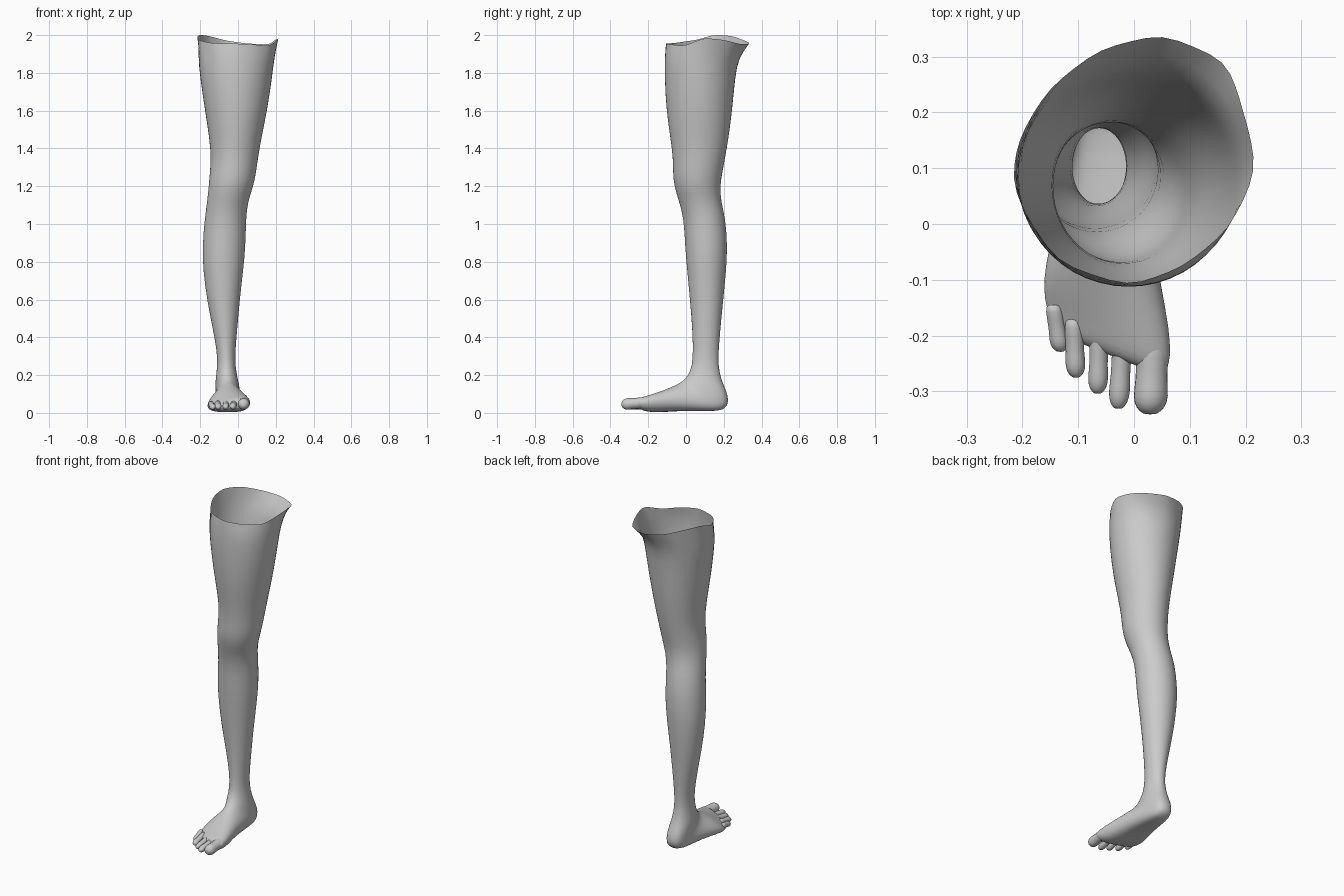
import bpy, bmesh
from math import sin, cos, pi

SEG = 24


def loft(name, rings, cap_start=False, cap_end=True):
    """Skin a list of point rings and smooth the result."""
    bm = bmesh.new()
    vr = [[bm.verts.new(p) for p in r] for r in rings]
    for a, b in zip(vr, vr[1:]):
        n = len(a)
        for i in range(n):
            j = (i + 1) % n
            bm.faces.new((a[i], a[j], b[j], b[i]))
    for use, ring in ((cap_start, vr[0]), (cap_end, vr[-1])):
        if use:
            c = bm.verts.new(sum((v.co for v in ring), ring[0].co * 0) / len(ring))
            for i in range(len(ring)):
                bm.faces.new((ring[i], ring[(i + 1) % len(ring)], c))
    bmesh.ops.recalc_face_normals(bm, faces=bm.faces)
    me = bpy.data.meshes.new(name)
    bm.to_mesh(me)
    bm.free()
    for p in me.polygons:
        p.use_smooth = True
    ob = bpy.data.objects.new(name, me)
    bpy.context.collection.objects.link(ob)
    ob.modifiers.new("smooth", 'SUBSURF').levels = 1
    ob.modifiers["smooth"].render_levels = 1
    return ob


def section(yf, zf, yb, zb, xl, xr, skew=0.0, p=1.0):
    """Oval ring running from a front point to a back point."""
    pts = []
    for i in range(SEG):
        a = 2 * pi * i / SEG
        s, c = sin(a), cos(a)
        e = p if c < 0 else 1.0
        u = abs(s) ** e * (1 if s >= 0 else -1)
        t = (1 - c) / 2
        x = (xl + xr) / 2 + u * (xr - xl) / 2
        y = yf + (yb - yf) * t - skew * u * (xr - xl) / 2
        z = (zf + (zb - zf) * t) * (1 + 0.8 * skew * u)
        pts.append((x, y, z))
    return pts


# ragged open rim, from the front round by the inner side
rim_pts = [(-.01, -.112, 1.955), (.085, -.078, 1.95), (.168, -.01, 1.943),
           (.218, .095, 1.985), (.196, .2, 1.975), (.163, .293, 1.95),
           (.05, .341, 1.955), (-.06, .314, 1.97), (-.15, .245, 1.995),
           (-.207, .15, 2.003), (-.216, .06, 1.975), (-.14, -.068, 1.957)]
rim = []
for i, a in enumerate(rim_pts):
    b = rim_pts[(i + 1) % len(rim_pts)]
    m = [(p + q) / 2 for p, q in zip(a, b)]
    m[0] *= 1.02
    rim += [a, m]

# thigh, knee, calf: z, front y, back y, left x, right x
leg = [(1.88, -.115, .28, -.213, .194), (1.78, -.115, .262, -.203, .183),
       (1.6, -.106, .246, -.176, .156), (1.45, -.083, .226, -.152, .124),
       (1.35, -.07, .208, -.144, .107), (1.27, -.07, .193, -.15, .096),
       (1.2, -.064, .181, -.156, .083), (1.12, -.038, .186, -.164, .053),
       (1.03, -.012, .21, -.177, .043), (.88, -.006, .221, -.19, .041),
       (.75, .006, .213, -.185, .028), (.6, .02, .198, -.165, .01),
       (.45, .033, .183, -.135, -.003), (.33, .037, .173, -.112, -.014),
       (.25, .032, .171, -.109, -.014)]

# ankle to toe roots: front y z, back y z, left x, right x, skew
foot = [(.015, .208, .188, .17, -.118, -.003, 0), (.0, .187, .218, .11, -.12, .006, 0),
        (-.015, .172, .228, .06, -.118, .01, 0), (-.03, .162, .21, .012, -.12, .015, 0),
        (-.05, .15, .12, .008, -.13, .025, .05), (-.08, .135, .02, .01, -.145, .036, .1),
        (-.12, .115, -.07, .008, -.16, .05, .2), (-.165, .095, -.14, .002, -.163, .064, .3),
        (-.2, .08, -.19, .004, -.158, .067, .4), (-.225, .07, -.22, .013, -.145, .06, .4),
        (-.236, .055, -.234, .026, -.12, .035, .4)]

rings = [rim]
rings += [section(yf, z, yb, z, xl, xr) for z, yf, yb, xl, xr in leg]
rings += [section(*f, p=max(.62, .9 - .12 * i)) for i, f in enumerate(foot)]
loft("leg_and_foot", rings)

# toes: root x y, tip x y, radius
toes = {"big_toe": (.034, -.2, .029, -.341, .032),
        "second_toe": (-.02, -.2, -.028, -.331, .0195),
        "third_toe": (-.062, -.19, -.065, -.304, .0185),
        "fourth_toe": (-.108, -.17, -.104, -.275, .0185),
        "little_toe": (-.144, -.145, -.132, -.229, .017)}
# position along toe, thickness
shape = [(0, .95), (.3, .95), (.55, .9), (.78, 1.05), (.92, .85), (1, .4)]
for name, (x0, y0, x1, y1, r) in toes.items():
    rs = []
    for t, k in shape:
        x, y = x0 + (x1 - x0) * t, y0 + (y1 - y0) * t
        z = r * 1.05 + .012 + (.02 if r < .03 else .012) * (1 - t) ** 1.3
        rs.append([(x + r * k * cos(2 * pi * i / 12), y, z + r * k * sin(2 * pi * i / 12))
                   for i in range(12)])
    loft(name, rs, cap_start=True)
